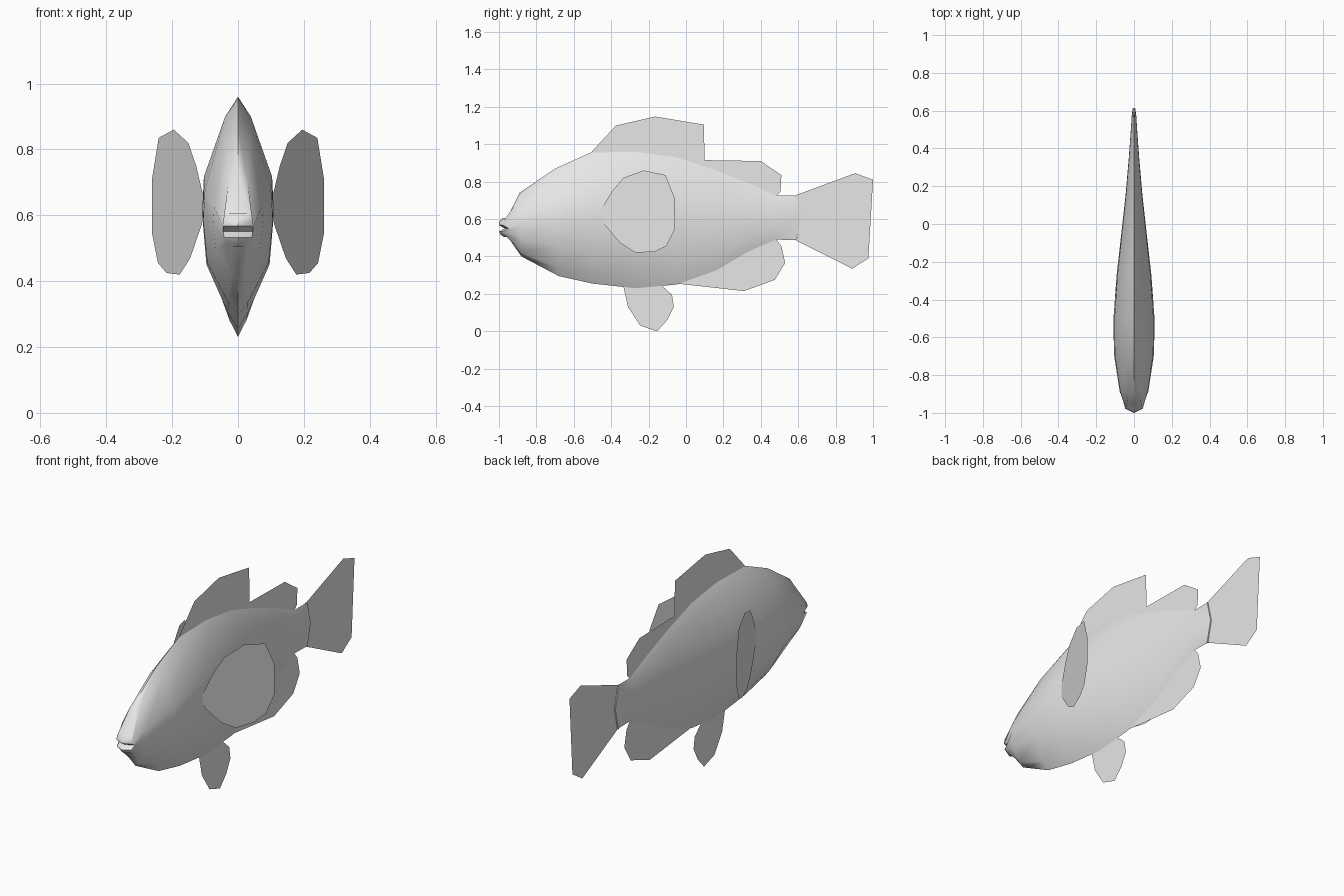
import bpy, bmesh, math

if "Cube" in bpy.data.objects:
    bpy.data.objects.remove(bpy.data.objects["Cube"])

grey = bpy.data.materials.new("light_grey")
grey.diffuse_color = (0.8, 0.8, 0.8, 1)
grey.use_nodes = True
grey.node_tree.nodes["Principled BSDF"].inputs["Base Color"].default_value = grey.diffuse_color


def finish(bm, name, smooth=False):
    mesh = bpy.data.meshes.new(name)
    bm.to_mesh(mesh)
    bm.free()
    mesh.materials.append(grey)
    ob = bpy.data.objects.new(name, mesh)
    bpy.context.collection.objects.link(ob)
    if smooth:
        bpy.ops.object.select_all(action='DESELECT')
        ob.select_set(True)
        bpy.context.view_layer.objects.active = ob
        bpy.ops.object.shade_smooth_by_angle(angle=math.radians(50))
    return ob


# Cross-section: (height fraction, width fraction), keel to back ridge
SECTION = [(0, 0), (.07, .28), (.28, .88), (.5, 1), (.66, .95), (.92, .36), (1, 0)]
# Body stations: y at back, y at belly, top z, bottom z, half width
STATIONS = [
    (-.89, -.88, .74, .40, .076), (-.70, -.68, .87, .295, .106),
    (-.51, -.50, .955, .255, .109), (-.27, -.27, .96, .23, .092),
    (-.05, -.05, .93, .25, .067), (.16, .16, .86, .325, .044),
    (.35, .34, .785, .43, .028), (.48, .48, .725, .49, .018),
    (.57, .575, .725, .488, .012),
]
# Lip outline in profile: y, z, half width
LIPS = [(-.975, .505, .02), (-.99, .515, .032), (-1.0, .533, .042), (-.97, .55, .045),
        (-1.0, .567, .046), (-.998, .588, .044), (-.98, .605, .036)]

# Body: lofted half rings, each row running left, centre-right
bm = bmesh.new()
lips = [[bm.verts.new((s * w, y + .022 * abs(s), z)) for s in (-1, 0, 1)] for y, z, w in LIPS]
rings = [[(row[0], row[2]) for row in lips]]
for yt, yb, zt, zb, w in STATIONS:
    ring = []
    for t, f in SECTION:
        y, z = yb + (yt - yb) * t, zb + (zt - zb) * t
        if f == 0:
            v = bm.verts.new((0, y, z))
            ring.append((v, v))
        else:
            ring.append(tuple(bm.verts.new((s * w * f, y, z)) for s in (-1, 1)))
    rings.append(ring)
# Tail root bulges backward at mid height
end = []
for t, f in SECTION:
    y = .588 + .027 * (1 - abs(2 * t - 1))
    end.append(tuple(bm.verts.new((s * .006, y, .487 + .237 * t)) for s in (-1, 1)))
rings.append(end)


def face(*verts):
    unique = list(dict.fromkeys(verts))
    if len(unique) > 2:
        bm.faces.new(unique)


for a, b in zip(rings, rings[1:]):
    for i in range(len(SECTION) - 1):
        for s in (0, 1):
            face(a[i][s], a[i + 1][s], b[i + 1][s], b[i][s])
    for i in (0, -1):
        if a is rings[0]:
            face(a[i][0], lips[i][1], a[i][1], b[i][1])
        else:
            face(a[i][0], a[i][1], b[i][1], b[i][0])
for i in range(len(SECTION) - 1):
    for s in (0, 1):
        face(lips[i][s], lips[i][s + 1], lips[i + 1][s + 1], lips[i + 1][s])
    face(end[i][0], end[i][1], end[i + 1][1], end[i + 1][0])
bmesh.ops.recalc_face_normals(bm, faces=bm.faces)
finish(bm, "body", smooth=True)


# Fins: flat sheets outlined in the y-z plane, x given by a rule
def fin(name, outline, x_of=lambda y: 0):
    fb = bmesh.new()
    fb.faces.new([fb.verts.new((x_of(y), y, z)) for y, z in outline])
    bmesh.ops.triangulate(fb, faces=fb.faces[:])
    finish(fb, name)


fin("tail_fin", [(.58, .725), (.905, .845), (1, .81), (.955, .605),
                 (.975, .39), (.89, .335), (.59, .485), (.61, .61)])
fin("dorsal_fin", [(-.51, .953), (-.43, 1.02), (-.375, 1.10), (-.165, 1.148), (.095, 1.105),
                   (.10, .915), (.40, .91), (.51, .835), (.505, .745), (.48, .72),
                   (.35, .78), (.16, .855), (-.05, .925), (-.27, .955)])
fin("anal_fin", [(-.05, .255), (.31, .215), (.475, .275), (.53, .365), (.51, .455),
                 (.48, .495), (.34, .435), (.16, .33)])
fin("pelvic_fin", [(-.335, .24), (-.31, .13), (-.245, .03), (-.155, 0), (-.10, .06),
                   (-.065, .13), (-.075, .195), (-.13, .245)])
PECTORAL = [(-.46, .64), (-.395, .75), (-.335, .82), (-.225, .86), (-.11, .835), (-.06, .71),
            (-.06, .545), (-.105, .455), (-.17, .425), (-.27, .42), (-.35, .47), (-.44, .575)]
for side, s in (("left", -1), ("right", 1)):
    fin(side + "_pectoral_fin", PECTORAL, lambda y: s * (.105 + .4 * (y + .45)))
